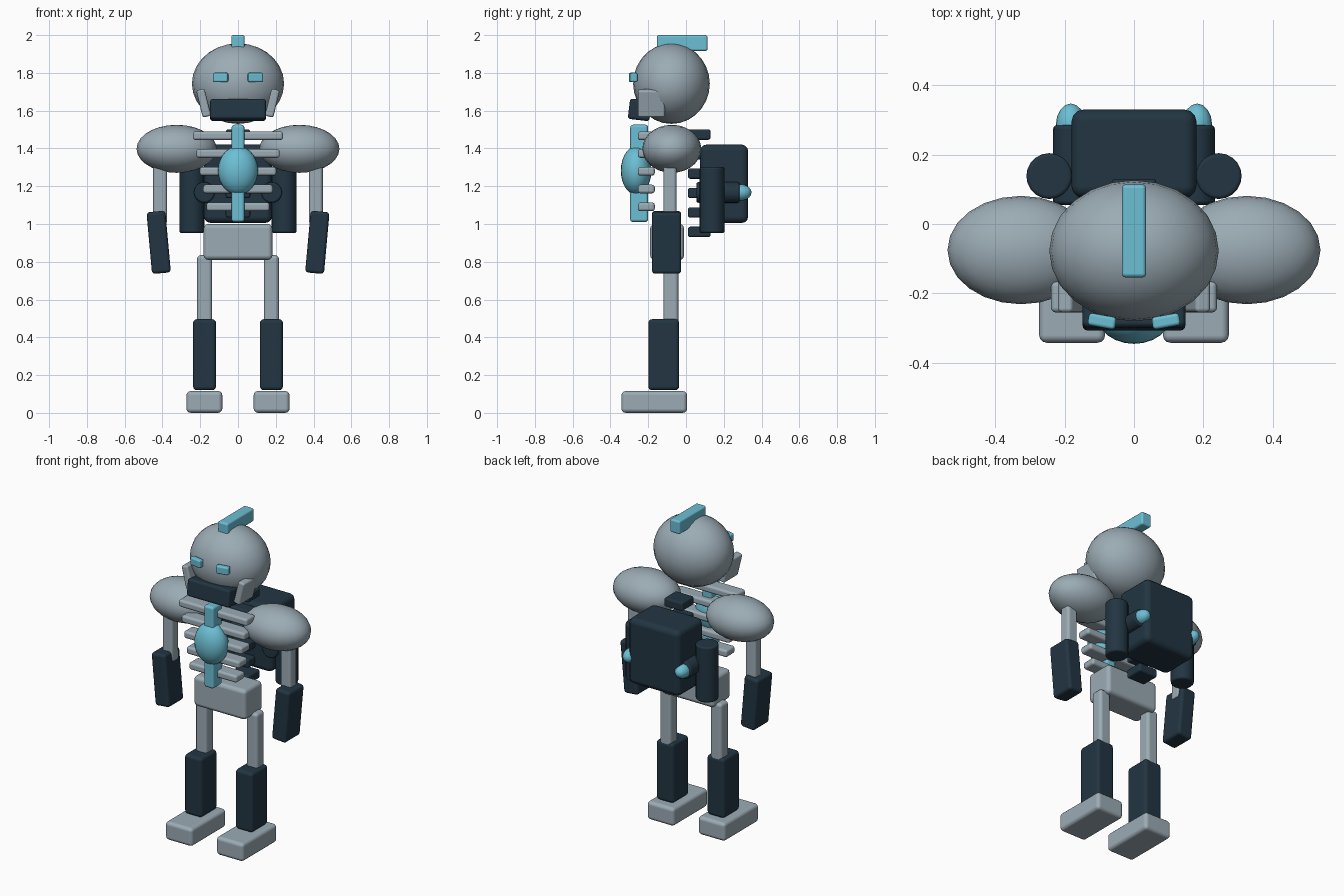
import bpy
import bmesh
import math
from mathutils import Matrix

cube = bpy.data.objects.get("Cube")
if cube:
    bpy.data.objects.remove(cube, do_unlink=True)


def material(name, rgb):
    mat = bpy.data.materials.new(name)
    mat.use_nodes = True
    mat.diffuse_color = (*rgb, 1)
    mat.node_tree.nodes["Principled BSDF"].inputs["Base Color"].default_value = (*rgb, 1)
    return mat


GREY = material("pale steel", (0.33, 0.41, 0.46))
NAVY = material("dark navy", (0.016, 0.036, 0.055))
TEAL = material("glowing teal", (0.15, 0.52, 0.66))


def finish(name, bm, loc, mat, rot=(0, 0, 0), bevel=0):
    mesh = bpy.data.meshes.new(name)
    bm.to_mesh(mesh)
    bm.free()
    mesh.materials.append(mat)
    obj = bpy.data.objects.new(name, mesh)
    bpy.context.collection.objects.link(obj)
    obj.location = loc
    obj.rotation_euler = rot
    bpy.ops.object.select_all(action="DESELECT")
    obj.select_set(True)
    bpy.context.view_layer.objects.active = obj
    bpy.ops.object.shade_smooth_by_angle(angle=math.radians(40))
    if bevel:
        mod = obj.modifiers.new("rounded edges", "BEVEL")
        mod.width = bevel
        mod.segments = 3
        mod.limit_method = "ANGLE"
        mod.angle_limit = math.radians(40)
        mod.harden_normals = True
    return obj


def box(name, loc, size, mat, bevel=0.018, rot=(0, 0, 0)):
    bm = bmesh.new()
    bmesh.ops.create_cube(bm, size=1, matrix=Matrix.Diagonal((*size, 1)))
    return finish(name, bm, loc, mat, rot, bevel)


def ball(name, loc, radii, mat, segments=24, rings=14):
    bm = bmesh.new()
    bmesh.ops.create_uvsphere(bm, u_segments=segments, v_segments=rings, radius=1,
                              matrix=Matrix.Diagonal((*radii, 1)))
    return finish(name, bm, loc, mat)


def tube(name, loc, radius, length, mat, rot=(0, 0, 0)):
    bm = bmesh.new()
    bmesh.ops.create_cone(bm, cap_ends=True, segments=20, radius1=radius,
                          radius2=radius, depth=length)
    return finish(name, bm, loc, mat, rot, 0.012)


# Head, crest and jaw
ball("head", (0, -0.077, 1.743), (0.244, 0.203, 0.213), GREY)
box("head_crest", (0, -0.02, 1.958), (0.07, 0.268, 0.084), TEAL, 0.012)
box("jaw", (0, -0.245, 1.604), (0.296, 0.115, 0.108), NAVY, 0.015, (-0.12, 0, 0))

# Breastbone and chest core
box("breastbone", (0, -0.248, 1.268), (0.068, 0.095, 0.515), TEAL, 0.015)
ball("chest_core", (0, -0.264, 1.283), (0.106, 0.081, 0.128), TEAL)

# Ribs, narrowing downwards
for i in range(5):
    box(f"rib_{i + 1}", (0, -0.21, 1.467 - i * 0.094),
        (0.478 - i * 0.036, 0.09, 0.046), GREY, 0.015)

# Spine
for i in range(6):
    box(f"vertebra_{i + 1}", (0, 0.07, 1.473 - i * 0.103), (0.13, 0.12, 0.055), NAVY, 0.012)

# Pelvis and backpack
box("pelvis", (0, -0.1, 0.905), (0.365, 0.18, 0.19), GREY, 0.025)
box("backpack", (0, 0.202, 1.213), (0.36, 0.255, 0.415), NAVY, 0.035)

# Paired parts
for side, s in (("left", 1), ("right", -1)):
    # Face
    box(f"{side}_eye", (s * 0.092, -0.28, 1.776), (0.08, 0.036, 0.05), TEAL, 0.01,
        (0, 0, s * 0.18))
    box(f"{side}_cheek", (s * 0.182, -0.183, 1.64), (0.045, 0.143, 0.148), GREY, 0.012,
        (0, s * 0.24, 0))
    # Arm
    ball(f"{side}_shoulder", (s * 0.325, -0.075, 1.398), (0.212, 0.156, 0.127), GREY)
    box(f"{side}_upper_arm", (s * 0.412, -0.085, 1.2), (0.074, 0.07, 0.4), GREY, 0.018)
    box(f"{side}_forearm", (s * 0.42, -0.103, 0.903), (0.1, 0.155, 0.328), NAVY, 0.018,
        (0, s * 0.09, 0))
    # Leg
    box(f"{side}_thigh", (s * 0.177, -0.08, 0.64), (0.08, 0.08, 0.39), GREY, 0.02)
    box(f"{side}_shin", (s * 0.177, -0.118, 0.308), (0.122, 0.163, 0.376), NAVY, 0.02)
    box(f"{side}_foot", (s * 0.178, -0.168, 0.058), (0.19, 0.348, 0.115), GREY, 0.022)
    # Pack tank, thruster pipe and thruster flame
    tube(f"{side}_tank", (s * 0.244, 0.138, 1.127), 0.066, 0.35, NAVY)
    tube(f"{side}_thruster", (s * 0.178, 0.17, 1.167), 0.055, 0.23, NAVY,
         (math.pi / 2, 0, 0))
    ball(f"{side}_flame", (s * 0.182, 0.285, 1.167), (0.043, 0.062, 0.043), TEAL, 16, 10)
